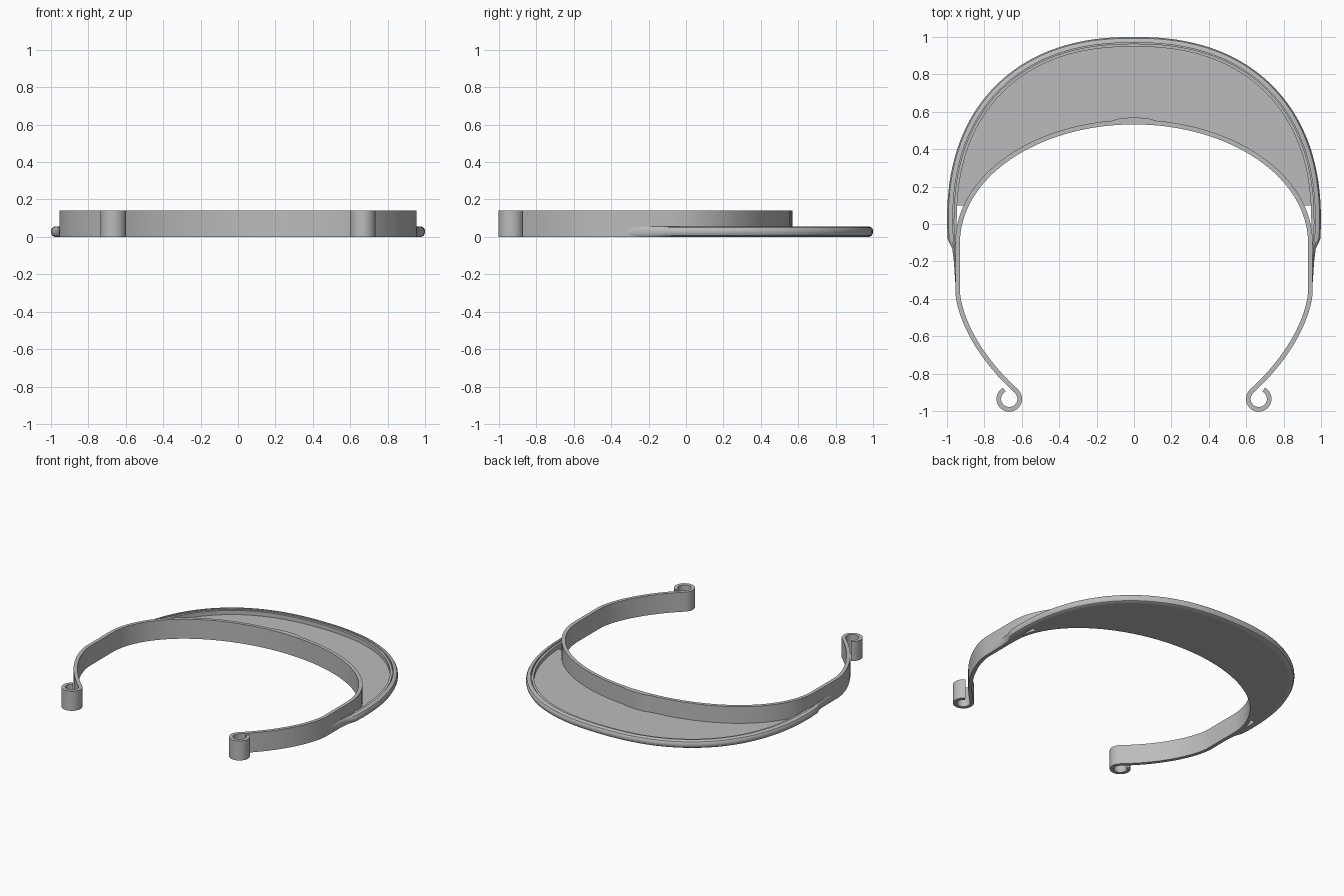
import bpy, bmesh, math
from mathutils import Vector, geometry

cube = bpy.data.objects.get("Cube")
if cube:
    bpy.data.objects.remove(cube, do_unlink=True)

grey = bpy.data.materials.new("plain_grey")
grey.use_nodes = True
colour = (0.5, 0.5, 0.5, 1)
grey.diffuse_color = colour
grey.node_tree.nodes["Principled BSDF"].inputs["Base Color"].default_value = colour


def finish(name, bm, smooth=True):
    bmesh.ops.recalc_face_normals(bm, faces=bm.faces)
    mesh = bpy.data.meshes.new(name)
    bm.to_mesh(mesh)
    bm.free()
    mesh.materials.append(grey)
    obj = bpy.data.objects.new(name, mesh)
    bpy.context.collection.objects.link(obj)
    if smooth:
        bpy.ops.object.select_all(action='DESELECT')
        obj.select_set(True)
        bpy.context.view_layer.objects.active = obj
        bpy.ops.object.shade_smooth_by_angle(angle=math.radians(30))
    return obj


def sweep(name, path, profile, widths=None):
    """Carry a closed (offset to the left, height) profile along a flat path."""
    bm = bmesh.new()
    rings = []
    for i, p in enumerate(path):
        t = (path[min(i + 1, len(path) - 1)] - path[max(i - 1, 0)]).normalized()
        n = Vector((-t.y, t.x))
        w = widths[i] if widths else 1
        rings.append([bm.verts.new((p.x + n.x * d * w, p.y + n.y * d * w, z))
                      for d, z in profile])
    k = len(profile)
    for a, b in zip(rings, rings[1:]):
        for j in range(k):
            bm.faces.new((a[j], a[(j + 1) % k], b[(j + 1) % k], b[j]))
    bm.faces.new(rings[0])
    bm.faces.new(rings[-1])
    return finish(name, bm)


def prism(name, rows, z0, z1):
    """Solid strip between pairs of flat points."""
    bm = bmesh.new()
    quads = [[bm.verts.new((p[0], p[1], z)) for p in row for z in (z0, z1)] for row in rows]
    for a, b in zip(quads, quads[1:]):
        for i, j in ((0, 1), (1, 3), (3, 2), (2, 0)):
            bm.faces.new((a[i], a[j], b[j], b[i]))
    for q in (quads[0], quads[-1]):
        bm.faces.new((q[0], q[1], q[3], q[2]))
    return finish(name, bm, False)


def mirrored(half):
    return half + [Vector((-p.x, p.y)) for p in reversed(half[:-1])]


def band_y(x):
    return -0.1 + 0.645 * math.sqrt(max(0, 1 - (x / 0.943) ** 2))


def rim_y(x, size):
    return size * max(0, 1 - (abs(x) / size) ** 2.3) ** (1 / 2.3)


# Headband with curled hooks at both ends
half = []
for i in range(25):
    a = math.radians(62 - i * 282 / 24)
    half.append(Vector((0.667 + 0.056 * math.cos(a), -0.935 + 0.056 * math.sin(a))))
arm = geometry.interpolate_bezier(Vector((0.63, -0.892)), Vector((0.80, -0.74)),
                                  Vector((0.925, -0.54)), Vector((0.943, -0.37)), 16)
half += [Vector((p.x, p.y)) for p in arm]
half += [Vector((0.943, -0.23))]
for i in range(33):
    a = math.pi / 2 * i / 32
    half.append(Vector((0.943 * math.cos(a), -0.1 + 0.645 * math.sin(a))))
t = 0.0125
sweep("headband", mirrored(half), [(-t, 0), (t, 0), (t, 0.14), (-t, 0.14)])

# Thickened pad at the middle of the headband
prism("centre_pad", [((x, band_y(x)), (x, y)) for x, y in
                     ((-0.11, 0.555), (-0.07, 0.566), (0, 0.57), (0.07, 0.566), (0.11, 0.555))],
      0, 0.14)

# Flat peak between headband and rim
rows = []
for i in range(65):
    x = 0.95 * math.sin(math.pi * (i / 64 - 0.5))
    rows.append(((x, max(0.1, band_y(x))), (x, max(0.11, rim_y(x, 0.965)))))
prism("peak", rows, 0, 0.02)

# Rounded rim with a narrow groove, tapering into the arms
half = [Vector(p) for p in ((0.956, -0.31), (0.963, -0.2), (0.972, -0.13),
                            (0.985, -0.105), (0.996, -0.08))]
widths = [(p.x - 0.942) / 0.054 for p in half]
for i in range(41):
    a = math.pi / 2 * i / 40
    half.append(Vector((math.cos(a) ** (2 / 2.3), math.sin(a) ** (2 / 2.3))))
widths += [1] * 41
half[-1].x = 0
profile = [(0.02, 0), (0.007, 0.007), (0.001, 0.018), (0, 0.028), (0.001, 0.038),
           (0.007, 0.049), (0.02, 0.056), (0.031, 0.056), (0.031, 0.03),
           (0.036, 0.03), (0.036, 0.05), (0.052, 0.05), (0.052, 0)]
sweep("rim", mirrored(half), profile, widths + widths[-2::-1])
